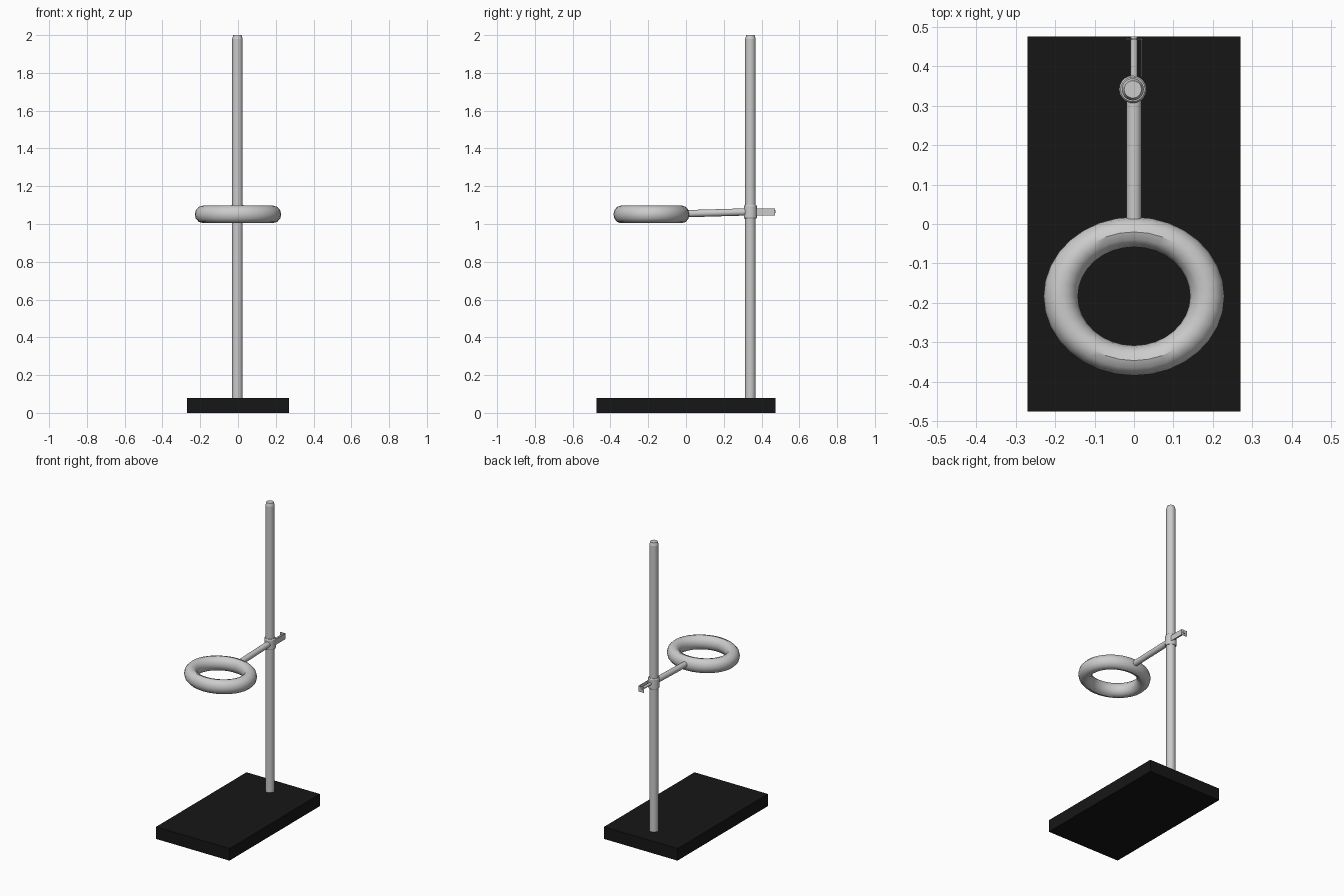
import bpy, math
from mathutils import Vector

if "Cube" in bpy.data.objects:
    bpy.data.objects.remove(bpy.data.objects["Cube"])

ROD_X, ROD_Y = -0.003, 0.341


def finish(name, angle=35):
    ob = bpy.context.object
    ob.name = name
    bpy.ops.object.transform_apply(location=False, rotation=True, scale=True)
    if angle:
        bpy.ops.object.shade_smooth_by_angle(angle=math.radians(angle))
    return ob


def box(name, lo, hi):
    lo, hi = Vector(lo), Vector(hi)
    bpy.ops.mesh.primitive_cube_add(size=1, location=(lo + hi) / 2)
    bpy.context.object.scale = hi - lo
    return finish(name, 0)


def cylinder(name, start, end, r1, r2=None, sides=20):
    start, end = Vector(start), Vector(end)
    axis = end - start
    bpy.ops.mesh.primitive_cone_add(vertices=sides, radius1=r1, radius2=r1 if r2 is None else r2,
                                    depth=axis.length, location=(start + end) / 2)
    bpy.context.object.rotation_euler = axis.to_track_quat('Z', 'Y').to_euler()
    return finish(name)


# Black base slab
base = box("base", (-0.27, -0.475, 0), (0.27, 0.475, 0.08))
black = bpy.data.materials.new("black")
black.diffuse_color = (0.008, 0.008, 0.008, 1)
black.use_nodes = True
black.node_tree.nodes["Principled BSDF"].inputs["Base Color"].default_value = black.diffuse_color
base.data.materials.append(black)

# Upright rod with a tapered tip
cylinder("upright_rod", (ROD_X, ROD_Y, 0.08), (ROD_X, ROD_Y, 1.98), 0.028)
cylinder("rod_tip", (ROD_X, ROD_Y, 1.98), (ROD_X, ROD_Y, 2.0), 0.028, 0.022)

# Oval support ring
bpy.ops.mesh.primitive_torus_add(major_segments=32, minor_segments=12, major_radius=0.1855,
                                 minor_radius=0.0435, location=(0, -0.183, 1.051))
bpy.context.object.scale = (1, 0.878, 1.06)
finish("support_ring")

# Arm from ring to clamp
cylinder("arm", (0, -0.02, 1.054), (0, 0.325, 1.064), 0.019, sides=16)

# Clamp collar with chamfered rims
for name, z0, z1, r0, r1 in (("collar_lower_rim", 1.028, 1.034, 0.031, 0.035),
                             ("collar", 1.034, 1.094, 0.035, 0.035),
                             ("collar_upper_rim", 1.094, 1.100, 0.035, 0.031)):
    cylinder(name, (ROD_X, ROD_Y, z0), (ROD_X, ROD_Y, z1), r0, r1)

# Clamp screw and angled thin bracket behind the rod
cylinder("clamp_screw", (0, 0.365, 1.066), (0, 0.475, 1.066), 0.009, sides=12)
box("bracket_side", (0.018, 0.372, 1.045), (0.020, 0.470, 1.083))
box("bracket_end", (-0.020, 0.468, 1.045), (0.020, 0.470, 1.083))
